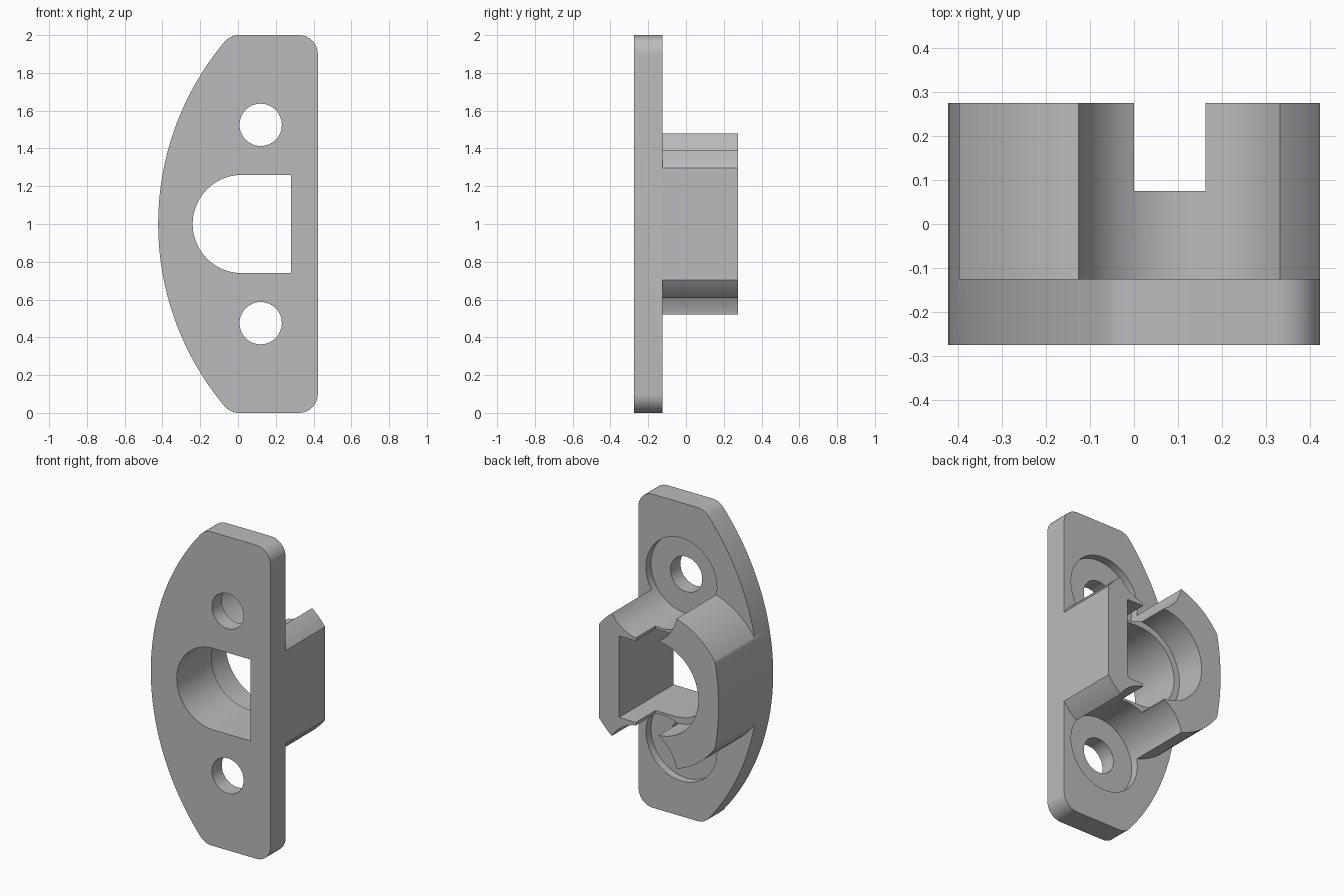
import bpy, bmesh
from math import cos, sin, radians, degrees, atan2, sqrt

cube = bpy.data.objects.get("Cube")
if cube:
    bpy.data.objects.remove(cube, do_unlink=True)

grey = bpy.data.materials.new("plain grey")
grey.use_nodes = True
colour = (0.5, 0.5, 0.5, 1)
grey.diffuse_color = colour
grey.node_tree.nodes["Principled BSDF"].inputs["Base Color"].default_value = colour

FRONT, PLATE_BACK, BACK = -0.275, -0.125, 0.275
SEAT = 0.075          # depth where the slot and the wide bore end
SIDE, MID = 0.4225, 1.0
BORE_X, HOLE_X = 0.02, 0.12


def arc(cx, cz, r, start, end, steps=24):
    angles = [radians(start + (end - start) * i / steps) for i in range(steps + 1)]
    return [(cx + r * cos(a), cz + r * sin(a)) for a in angles]


def circle(cx, cz, r, steps=64):
    return arc(cx, cz, r, 0, 360, steps)[:-1]


def prism(name, outline, y0, y1):
    """Extrude an x-z outline along y."""
    bm = bmesh.new()
    face = bm.faces.new([bm.verts.new((x, y0, z)) for x, z in outline])
    new = bmesh.ops.extrude_face_region(bm, geom=[face])["geom"]
    verts = [v for v in new if isinstance(v, bmesh.types.BMVert)]
    bmesh.ops.translate(bm, verts=verts, vec=(0, y1 - y0, 0))
    bmesh.ops.recalc_face_normals(bm, faces=bm.faces)
    mesh = bpy.data.meshes.new(name)
    bm.to_mesh(mesh)
    bm.free()
    mesh.materials.append(grey)
    obj = bpy.data.objects.new(name, mesh)
    bpy.context.collection.objects.link(obj)
    return obj


def cut(target, cutter):
    """Subtract the cutter and discard it."""
    mod = target.modifiers.new("cut", "BOOLEAN")
    mod.operation, mod.solver, mod.object = "DIFFERENCE", "EXACT", cutter
    cutter.hide_render = True
    bpy.context.view_layer.objects.active = target
    bpy.ops.object.modifier_apply(modifier=mod.name)
    bpy.data.objects.remove(cutter, do_unlink=True)


def box(x0, x1, z0, z1):
    return [(x0, z0), (x1, z0), (x1, z1), (x0, z1)]


# Plate outline: straight right edge, bowed left edge, rounded corners
bow_r, bow_x, round_r = 1.5, 1.5 - SIDE, 0.1
corner_z = MID - round_r
corner_x = bow_x - sqrt((bow_r - round_r) ** 2 - corner_z ** 2)
lean = degrees(atan2(corner_z, corner_x - bow_x))
top = arc(SIDE - round_r, 2 - round_r, round_r, 0, 90, 10)
top += arc(corner_x, 2 - round_r, round_r, 90, lean, 8)
top += arc(bow_x, MID, bow_r, lean, 180, 24)[1:]
outline = top + [(x, 2 - z) for x, z in reversed(top[:-1])]
bracket = prism("mounting_bracket", outline, FRONT, BACK)

# Leave only a round boss behind the plate
surround = prism("boss_surround", box(-1, 1, -1, 3), PLATE_BACK, 1)
cut(surround, prism("boss_round", circle(BORE_X, MID, 0.5, 96), -1, 2))
cut(bracket, surround)

# D-shaped opening through everything
opening = arc(BORE_X, MID, 0.26, 90, 270, 40) + [(0.28, MID - 0.26), (0.28, MID + 0.26)]
cut(bracket, prism("opening", opening, -1, 1))

# Screw holes with head recesses that scallop the boss
for z in (MID - 0.525, MID + 0.525):
    cut(bracket, prism("head_recess", circle(HOLE_X, z, 0.25), PLATE_BACK - 0.05, 1))
    cut(bracket, prism("screw_hole", circle(HOLE_X, z, 0.112, 48), -1, 1))

# Cross slot and wider rear bore
cut(bracket, prism("slot", box(0, 0.162, 0.2, 1.8), SEAT, 1))
cut(bracket, prism("rear_bore", arc(BORE_X, MID, 0.3, 80, 280, 40), SEAT, 1))

bpy.ops.object.select_all(action="DESELECT")
bracket.select_set(True)
bpy.context.view_layer.objects.active = bracket
bpy.ops.object.shade_smooth_by_angle(angle=radians(25))
